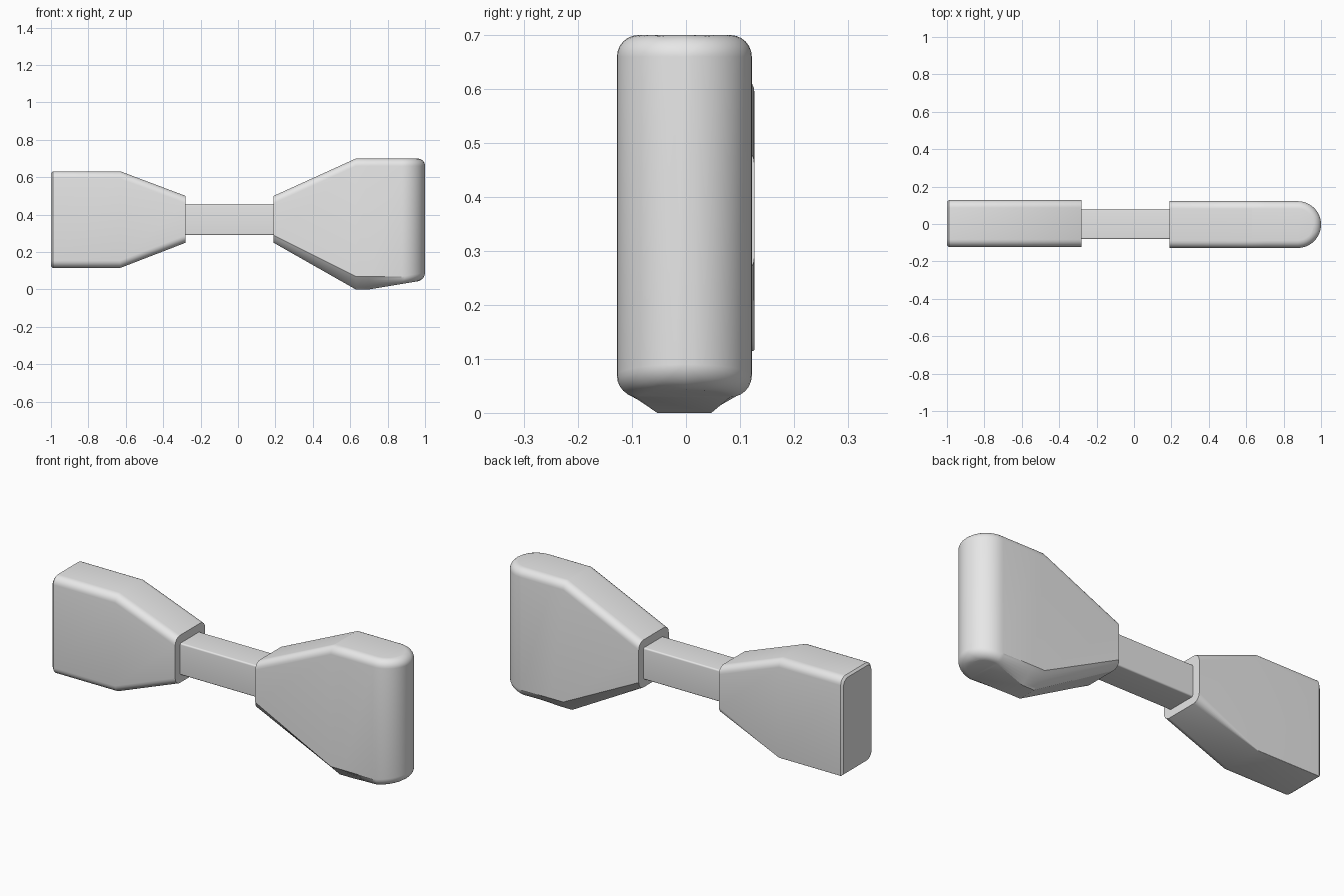
import bpy, bmesh
from math import sin, cos, asin, sqrt, pi, radians

cube = bpy.data.objects.get("Cube")
if cube:
    bpy.data.objects.remove(cube, do_unlink=True)

# One plain grey for everything
grey = bpy.data.materials.new("light grey")
grey.use_nodes = True
grey.diffuse_color = (0.8, 0.8, 0.8, 1)
grey.node_tree.nodes["Principled BSDF"].inputs["Base Color"].default_value = (0.8, 0.8, 0.8, 1)

STEPS = 6          # segments per corner
HALF = 0.125       # half thickness of a paddle


def corner(r, t, w, h, rounded):
    """Half widths and depths from the flat face to the side; t is the way into a round tip."""
    start = max(0.0, min(1.0, (t - (r - w)) / w))
    pts = []
    for i in range(STEPS + 1):
        if rounded:
            a0 = asin(start)
            a = a0 + (pi / 2 - a0) * i / STEPS
            u, d = sin(a), 1 - cos(a)
        else:
            u = d = start + (1 - start) * i / STEPS
        reach = r - w + w * u
        pts.append((sqrt(max(0.0, reach * reach - t * t)), h * d))
    return pts


def section(x, low, high, r, top, front_low, back_low, t=0.0, y=0.0):
    """Closed cross-section: two top corners, then back and front lower ones."""
    tp = corner(r, t, *top)
    bk = corner(r, t, *back_low)
    fr = corner(r, t, *front_low)
    return ([(x, y - a, high - d) for a, d in reversed(tp)]
            + [(x, y + a, high - d) for a, d in tp]
            + [(x, y + a, low + d) for a, d in reversed(bk)]
            + [(x, y - a, low + d) for a, d in fr])


def loft(name, rings, cap_end=True):
    bm = bmesh.new()
    loops = [[bm.verts.new(p) for p in ring] for ring in rings]
    n = len(loops[0])
    for a, b in zip(loops, loops[1:]):
        for i in range(n):
            j = (i + 1) % n
            bm.faces.new((a[i], a[j], b[j], b[i]))
    bm.faces.new(loops[0])
    if cap_end:
        bm.faces.new(loops[-1])
    bmesh.ops.remove_doubles(bm, verts=bm.verts, dist=0.0003)
    bmesh.ops.recalc_face_normals(bm, faces=bm.faces)
    mesh = bpy.data.meshes.new(name)
    bm.to_mesh(mesh)
    bm.free()
    mesh.materials.append(grey)
    obj = bpy.data.objects.new(name, mesh)
    bpy.context.collection.objects.link(obj)
    bpy.ops.object.select_all(action="DESELECT")
    obj.select_set(True)
    bpy.context.view_layer.objects.active = obj
    bpy.ops.object.shade_smooth_by_angle(angle=radians(24))
    return obj


soft = (0.04, 0.04, True)
sharp = (0.003, 0.003, True)
bevel = (0.075, 0.07, False)

# Square-ended paddle, its rear lower edge turning crisp on the straight part
y = 0.002
square = [
    section(-1.0, 0.123, 0.622, HALF - 0.008, soft, soft, sharp, y=y),
    section(-0.99, 0.115, 0.632, HALF, soft, soft, sharp, y=y),
    section(-0.63, 0.115, 0.632, HALF, soft, soft, sharp, y=y),
    section(-0.28, 0.25, 0.5, HALF, soft, soft, soft, y=y),
]
loft("square_paddle", square)

# Round-ended paddle with a chamfered underside
y = -0.003
rounded = [
    section(0.19, 0.25, 0.5, HALF, soft, soft, soft, y=y),
    section(0.63, 0.0, 0.7, HALF, soft, bevel, bevel, y=y),
    section(0.70, 0.0, 0.7, HALF, soft, bevel, bevel, y=y),
]
TIP = 12
for k in range(TIP + 1):
    t = HALF * sin(pi / 2 * k / TIP)
    x = 1 - HALF + t
    low = 0.05 * (x - 0.7) / 0.3
    rounded.append(section(x, low, 0.7, HALF, soft, soft, soft, t=t, y=y))
loft("round_paddle", rounded, cap_end=False)

# Narrow bar joining the paddles
edge = (0.008, 0.008, True)
bar = [section(x, 0.29, 0.457, 0.081, edge, edge, edge) for x in (-0.3, 0.21)]
loft("connecting_bar", bar)
